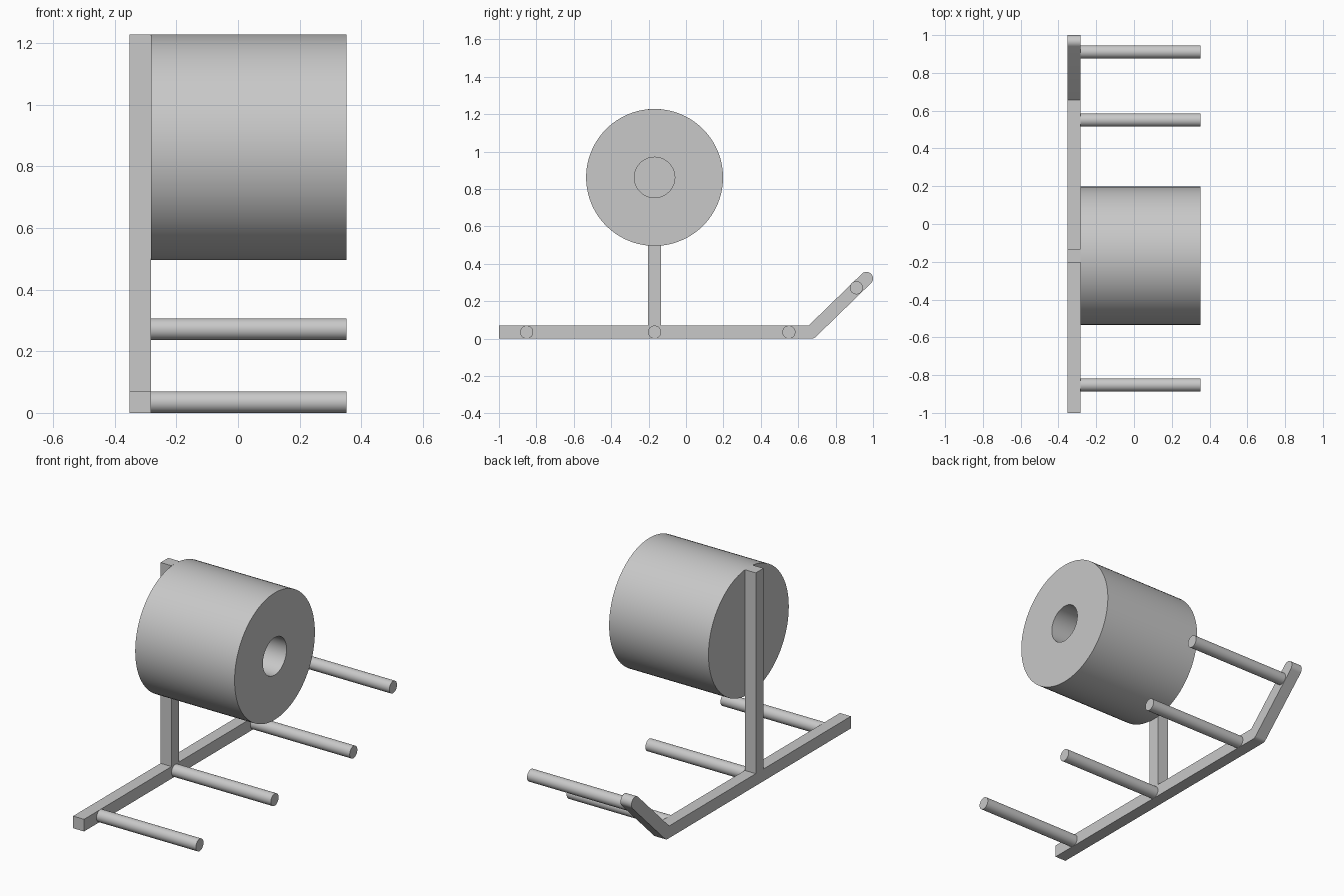
import bpy, bmesh
from math import radians, pi, cos, sin, tan, atan2
from mathutils import Matrix, Vector

if "Cube" in bpy.data.objects:
    bpy.data.objects.remove(bpy.data.objects["Cube"], do_unlink=True)

grey = bpy.data.materials.new("plain grey")
grey.use_nodes = True
grey.diffuse_color = (0.58, 0.58, 0.58, 1)
grey.node_tree.nodes["Principled BSDF"].inputs["Base Color"].default_value = grey.diffuse_color

SIDE = 0.352             # half width of the model
BAR = 0.07               # thickness of bars and rods
H = BAR / 2
INNER = -SIDE + BAR      # inner face of the side frame
HUB = Vector((-0.168, 0.862))
DRUM_R = 0.366


def finish(name, bm):
    bmesh.ops.recalc_face_normals(bm, faces=bm.faces)
    mesh = bpy.data.meshes.new(name)
    bm.to_mesh(mesh)
    bm.free()
    mesh.materials.append(grey)
    ob = bpy.data.objects.new(name, mesh)
    bpy.context.collection.objects.link(ob)
    bpy.ops.object.select_all(action='DESELECT')
    ob.select_set(True)
    bpy.context.view_layer.objects.active = ob
    bpy.ops.object.shade_smooth_by_angle(angle=radians(30))
    return ob


def arc(center, start, end, steps):
    return [center + H * Vector((cos(t), sin(t)))
            for t in (start + (end - start) * i / steps for i in range(steps + 1))]


def side_plate(name, outline):
    """Extrude a (y, z) outline across the thickness of the side frame."""
    bm = bmesh.new()
    face = bm.faces.new([bm.verts.new((-SIDE, p[0], p[1])) for p in outline])
    new = bmesh.ops.extrude_face_region(bm, geom=[face], use_keep_orig=True)["geom"]
    bmesh.ops.translate(bm, vec=(BAR, 0, 0),
                        verts=[v for v in new if isinstance(v, bmesh.types.BMVert)])
    return finish(name, bm)


def rod(name, y, z):
    bm = bmesh.new()
    place = (Matrix.Translation(((SIDE + INNER) / 2, y, z))
             @ Matrix.Rotation(pi / 2, 4, 'Y'))
    bmesh.ops.create_cone(bm, cap_ends=True, segments=48, radius1=H, radius2=H,
                          depth=SIDE - INNER, matrix=place)
    return finish(name, bm)


# Runner: straight bar with a kicked-up, round-ended tail
bend, tip = Vector((0.67, H)), Vector((1 - H, 0.322))
rise = atan2(tip.y - bend.y, tip.x - bend.x)
side_plate("runner", [Vector((-1, 0))]
           + arc(bend, -pi / 2, rise - pi / 2, 10)
           + arc(tip, rise - pi / 2, rise + pi / 2, 24)
           + [Vector((bend.x - H * tan(rise / 2), BAR)), Vector((-1, BAR))])

# Post carrying the drum
top = HUB.y + DRUM_R
side_plate("post", [(HUB.x - H, BAR), (HUB.x + H, BAR), (HUB.x + H, top), (HUB.x - H, top)])

# Cross rods
for name, y, z in (("front_rod", -0.852, H), ("middle_rod", HUB.x, H),
                   ("rear_rod", 0.55, H), ("tail_rod", 0.911, 0.272)):
    rod(name, y, z)

# Drum with a deep blind bore, turned around the x axis
bore, floor = 0.108, INNER + 0.05
profile = [(INNER, 0), (INNER, DRUM_R), (SIDE, DRUM_R), (SIDE, bore), (floor, bore), (floor, 0)]
bm = bmesh.new()
verts = [bm.verts.new((x, HUB.x, HUB.y + r)) for x, r in profile]
edges = [bm.edges.new(pair) for pair in zip(verts, verts[1:])]
bmesh.ops.spin(bm, geom=verts + edges, cent=(0, HUB.x, HUB.y), axis=(1, 0, 0),
               angle=2 * pi, steps=96)
bmesh.ops.remove_doubles(bm, verts=bm.verts, dist=0.0001)
finish("drum", bm)
